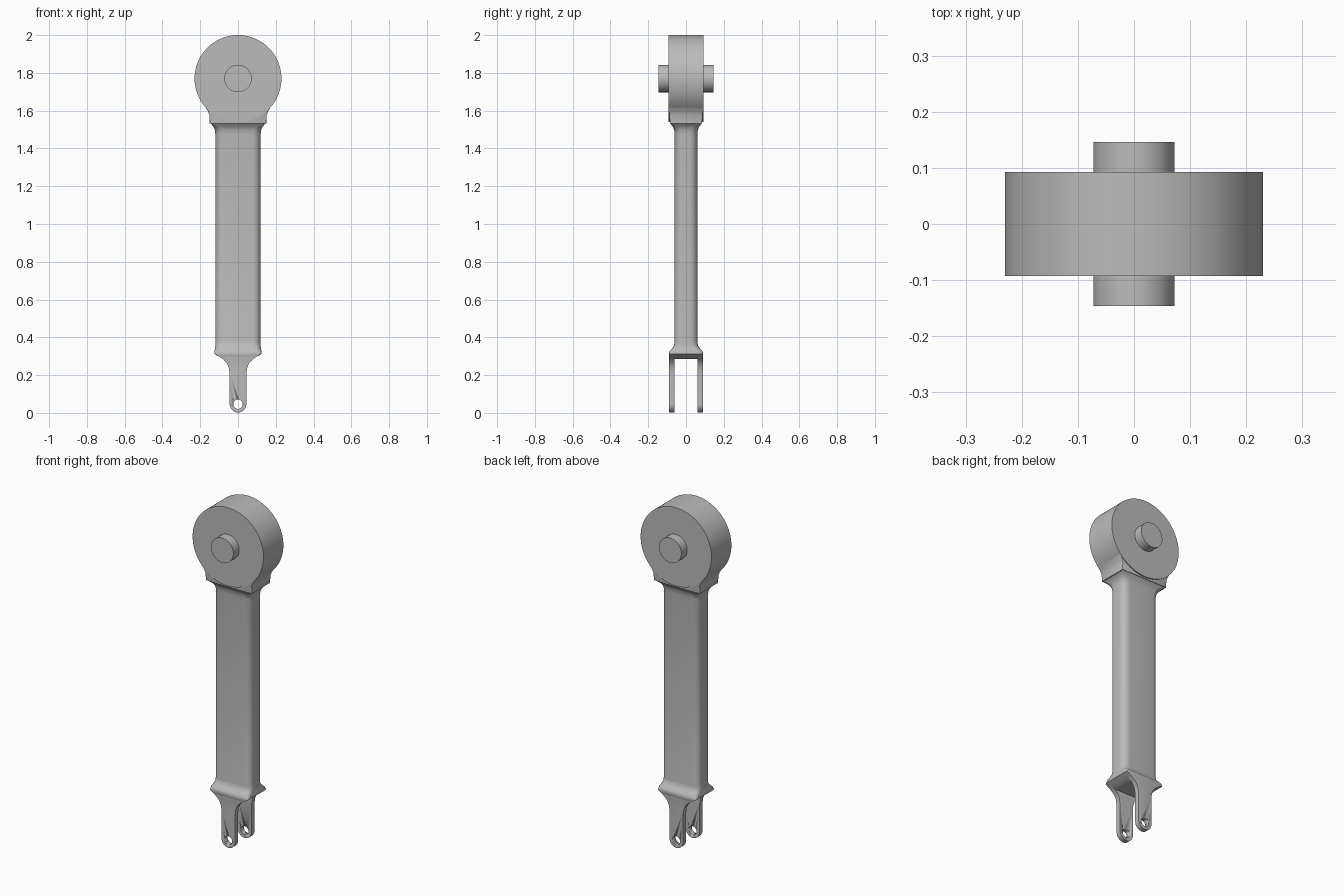
import bpy, bmesh, math
from mathutils import Matrix, Vector

if "Cube" in bpy.data.objects:
    bpy.data.objects.remove(bpy.data.objects["Cube"])

grey = bpy.data.materials.new("plain grey")
grey.use_nodes = True
tone = (0.5, 0.5, 0.5, 1)
grey.diffuse_color = tone
grey.node_tree.nodes["Principled BSDF"].inputs["Base Color"].default_value = tone


def finish(bm, name, angle=35):
    bmesh.ops.recalc_face_normals(bm, faces=bm.faces)
    mesh = bpy.data.meshes.new(name)
    bm.to_mesh(mesh)
    bm.free()
    mesh.materials.append(grey)
    ob = bpy.data.objects.new(name, mesh)
    bpy.context.collection.objects.link(ob)
    bpy.ops.object.select_all(action='DESELECT')
    ob.select_set(True)
    bpy.context.view_layer.objects.active = ob
    bpy.ops.object.shade_smooth_by_angle(angle=math.radians(angle))
    return ob


def cylinder_y(name, radius, half, z, y=0, sides=64):
    bm = bmesh.new()
    place = Matrix.Translation((0, y, z)) @ Matrix.Rotation(math.pi / 2, 4, 'X')
    bmesh.ops.create_cone(bm, cap_ends=True, segments=sides, radius1=radius,
                          radius2=radius, depth=2 * half, matrix=place)
    return finish(bm, name)


def loft(name, sections, steps=6):
    """Skin rounded rectangles given as (z, half x, half y, corner radius)."""
    bm = bmesh.new()
    rings = []
    for z, hx, hy, r in sections:
        ring = []
        for q, (sx, sy) in enumerate(((1, 1), (-1, 1), (-1, -1), (1, -1))):
            for i in range(steps + 1):
                a = (q + i / steps) * math.pi / 2
                ring.append(bm.verts.new((sx * (hx - r) + r * math.cos(a),
                                          sy * (hy - r) + r * math.sin(a), z)))
        rings.append(ring)
    for low, high in zip(rings, rings[1:]):
        for i in range(len(low)):
            j = (i + 1) % len(low)
            bm.faces.new((low[i], low[j], high[j], high[i]))
    bm.faces.new(rings[0])
    bm.faces.new(rings[-1])
    return finish(bm, name)


# Flat arm with a flared collar at each end
loft("arm", [
    (0.285, 0.072, 0.084, 0.010), (0.298, 0.100, 0.090, 0.012),
    (0.312, 0.125, 0.091, 0.016), (0.326, 0.125, 0.088, 0.022),
    (0.340, 0.121, 0.075, 0.030), (0.355, 0.120, 0.064, 0.038),
    (0.375, 0.120, 0.060, 0.040), (1.475, 0.120, 0.060, 0.040),
    (1.500, 0.123, 0.063, 0.036), (1.515, 0.130, 0.070, 0.028),
    (1.527, 0.140, 0.079, 0.016), (1.535, 0.148, 0.084, 0.006)])

# Neck block that widens into the round head
loft("neck", [
    (1.532, 0.150, 0.085, 0.003), (1.575, 0.151, 0.088, 0.003),
    (1.595, 0.158, 0.090, 0.003), (1.615, 0.170, 0.091, 0.003),
    (1.640, 0.187, 0.0915, 0.003)], steps=2)

cylinder_y("head_disc", 0.23, 0.0925, 1.77, sides=96)
cylinder_y("pin", 0.0725, 0.146, 1.77)

# Fork prongs: profile extruded, outer rim rounded, eye bored through
side = [(0.122, 0.312), (0.100, 0.298), (0.076, 0.282),
        (0.058, 0.262), (0.048, 0.238), (0.044, 0.205)]
arc = [(0.044 * math.cos(a), 0.046 - 0.044 * math.sin(a))
       for a in (math.pi * i / 24 for i in range(25))]
outline = side + arc + [(-x, z) for x, z in reversed(side)]

bore = cylinder_y("bore_cutter", 0.025, 0.2, 0.046, sides=32)
bore.hide_render = True
bore.hide_set(True)

for name, s in (("front_prong", -1), ("back_prong", 1)):
    bm = bmesh.new()
    face = bm.faces.new([bm.verts.new((x, s * 0.062, z)) for x, z in outline])
    out = bmesh.ops.extrude_face_region(bm, geom=[face], use_keep_orig=True)
    moved = [v for v in out["geom"] if isinstance(v, bmesh.types.BMVert)]
    bmesh.ops.translate(bm, verts=moved, vec=Vector((0, s * 0.028, 0)))
    rim = [e for e in bm.edges if all(v in moved for v in e.verts)
           and max(v.co.z for v in e.verts) < 0.3]
    bmesh.ops.bevel(bm, geom=rim, offset=0.012, segments=4, profile=0.5,
                    affect='EDGES', clamp_overlap=True)
    prong = finish(bm, name)
    cut = prong.modifiers.new("eye", 'BOOLEAN')
    cut.operation = 'DIFFERENCE'
    cut.solver = 'EXACT'
    cut.object = bore
